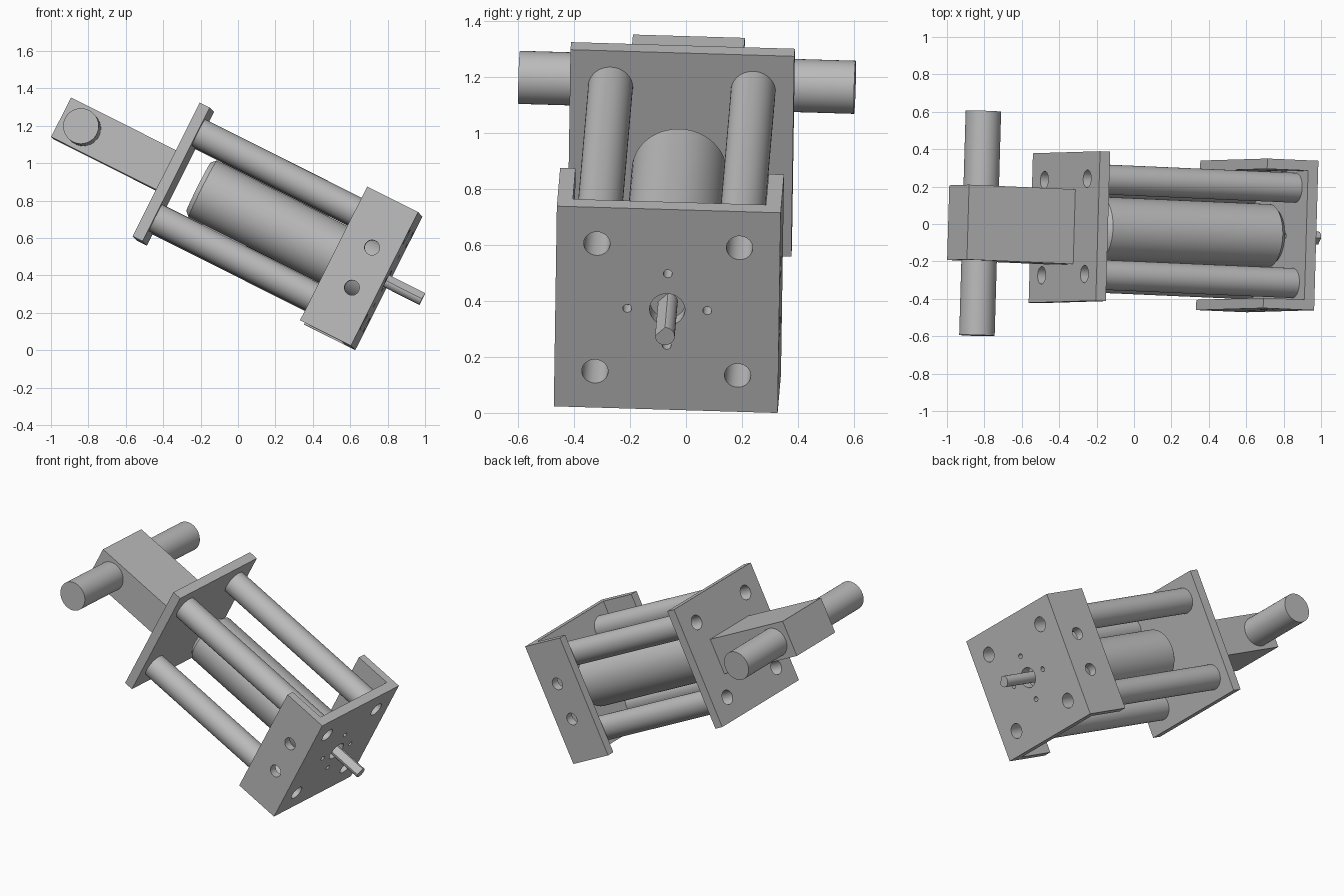
import bpy, bmesh, math
from mathutils import Matrix, Vector

old = bpy.data.objects.get("Cube")
if old:
    bpy.data.objects.remove(old)

# Tilted assembly frame: X along the motor axis, Y across, Z up the plates
axis = Vector((0.893, -0.039, -0.448)).normalized()
up = axis.cross(Vector((0.0255, 0.999, -0.028))).normalized()
side = up.cross(axis)
FRAME = Matrix((axis, side, up)).transposed().to_4x4()
FRAME.translation = (0.795, -0.067, 0.369)

grey = bpy.data.materials.new("machined_grey")
grey.use_nodes = True
grey.diffuse_color = (0.5, 0.5, 0.5, 1)
grey.node_tree.nodes["Principled BSDF"].inputs["Base Color"].default_value = (0.5, 0.5, 0.5, 1)

HALF = 0.4          # half width of the square plates
ROD = 0.255         # rod offset from the axis
SHEET = 0.06        # plate thickness
BACK = -1.247       # inner face of the rear plate
ROD_SPOTS = [(y, z) for y in (-ROD, ROD) for z in (-ROD, ROD)]


def add_box(bm, x, y, z):
    size = [b - a for a, b in (x, y, z)]
    mid = [(a + b) / 2 for a, b in (x, y, z)]
    bmesh.ops.create_cube(bm, size=1, matrix=Matrix.Translation(mid) @ Matrix.Diagonal((*size, 1)))


def add_cyl(bm, start, end, r, segments=48):
    start, end = Vector(start), Vector(end)
    d = end - start
    m = Matrix.Translation((start + end) / 2) @ d.to_track_quat("Z", "Y").to_matrix().to_4x4()
    bmesh.ops.create_cone(bm, cap_ends=True, segments=segments, radius1=r, radius2=r,
                          depth=d.length, matrix=m)


def along(bm, x0, x1, r, y=0, z=0, segments=48):
    add_cyl(bm, (x0, y, z), (x1, y, z), r, segments)


def make(name, bm):
    mesh = bpy.data.meshes.new(name)
    bm.to_mesh(mesh)
    bm.free()
    obj = bpy.data.objects.new(name, mesh)
    bpy.context.collection.objects.link(obj)
    mesh.materials.append(grey)
    return obj


def select(obj):
    bpy.ops.object.select_all(action="DESELECT")
    obj.select_set(True)
    bpy.context.view_layer.objects.active = obj


def cut(obj, bm):
    cutter = make("cutter", bm)
    cutter.hide_render = True
    mod = obj.modifiers.new("cut", "BOOLEAN")
    mod.operation = "DIFFERENCE"
    mod.solver = "EXACT"
    mod.object = cutter
    select(obj)
    bpy.ops.object.modifier_apply(modifier=mod.name)
    bpy.data.objects.remove(cutter)


def finish(obj):
    obj.data.transform(FRAME)
    select(obj)
    bpy.ops.object.shade_smooth_by_angle(angle=math.radians(30))


# Motor mount: channel with a front plate and two side flanges
bm = bmesh.new()
add_box(bm, (-0.305, 0), (-HALF, HALF), (-HALF, HALF))
mount = make("motor_mount", bm)
bm = bmesh.new()
add_box(bm, (-0.5, -SHEET), (-HALF + 0.055, HALF - 0.055), (-0.6, 0.6))
cut(mount, bm)
bm = bmesh.new()
for y, z in ROD_SPOTS:
    along(bm, -0.1, 0.1, 0.047, y, z, 32)
for y, z in ((0.143, 0), (-0.143, 0), (0, 0.143), (0, -0.143)):
    along(bm, -0.1, 0.1, 0.016, y, z, 20)
along(bm, -0.1, 0.1, 0.063)
for z in (-0.12, 0.12):
    for s in (-1, 1):
        add_cyl(bm, (-0.135, s * 0.3, z), (-0.135, s * 0.5, z), 0.04, 32)
cut(mount, bm)
finish(mount)

# Rear plate
bm = bmesh.new()
add_box(bm, (BACK - SHEET, BACK), (-HALF, HALF), (-HALF, HALF))
plate = make("rear_plate", bm)
bm = bmesh.new()
for y, z in ROD_SPOTS:
    along(bm, BACK - 0.1, BACK + 0.1, 0.047, y, z, 32)
cut(plate, bm)
finish(plate)

# Four spacer rods with a blind hole in each end
for i, (y, z) in enumerate(ROD_SPOTS):
    bm = bmesh.new()
    along(bm, BACK, -SHEET, 0.08, y, z)
    rod = make(f"spacer_rod_{i + 1}", bm)
    bm = bmesh.new()
    along(bm, BACK - 0.1, BACK + 0.15, 0.047, y, z, 32)
    along(bm, -SHEET - 0.15, 0.1, 0.047, y, z, 32)
    cut(rod, bm)
    finish(rod)

# Gearbox and motor bodies, with chamfered outer ends
for name, x0, x1, tip in (("gearbox", -0.63, -SHEET, -SHEET), ("motor", -1.126, -0.63, -1.126)):
    bm = bmesh.new()
    along(bm, x0, x1, 0.17, segments=64)
    rim = [e for e in bm.edges if all(abs(v.co.x - tip) < 0.001 for v in e.verts)]
    bmesh.ops.bevel(bm, geom=rim, offset=0.025, segments=1, affect="EDGES")
    finish(make(name, bm))

# Output shaft with one flat
bm = bmesh.new()
along(bm, -SHEET, 0.213, 0.035, segments=32)
flat = Vector((0, -1, 1)).normalized()
bmesh.ops.bisect_plane(bm, geom=bm.verts[:] + bm.edges[:] + bm.faces[:],
                       plane_co=flat * 0.025, plane_no=flat, clear_outer=True)
bmesh.ops.holes_fill(bm, edges=[e for e in bm.edges if e.is_boundary])
finish(make("output_shaft", bm))

# Handle block and cross pin
bm = bmesh.new()
add_box(bm, (-1.943, BACK - SHEET), (-0.2, 0.2), (-0.118, 0.118))
finish(make("handle_block", bm))
for name, s in (("left_pin", 1), ("right_pin", -1)):
    bm = bmesh.new()
    add_cyl(bm, (-1.811, s * 0.2, 0), (-1.811, s * 0.6, 0), 0.095)
    finish(make(name, bm))
